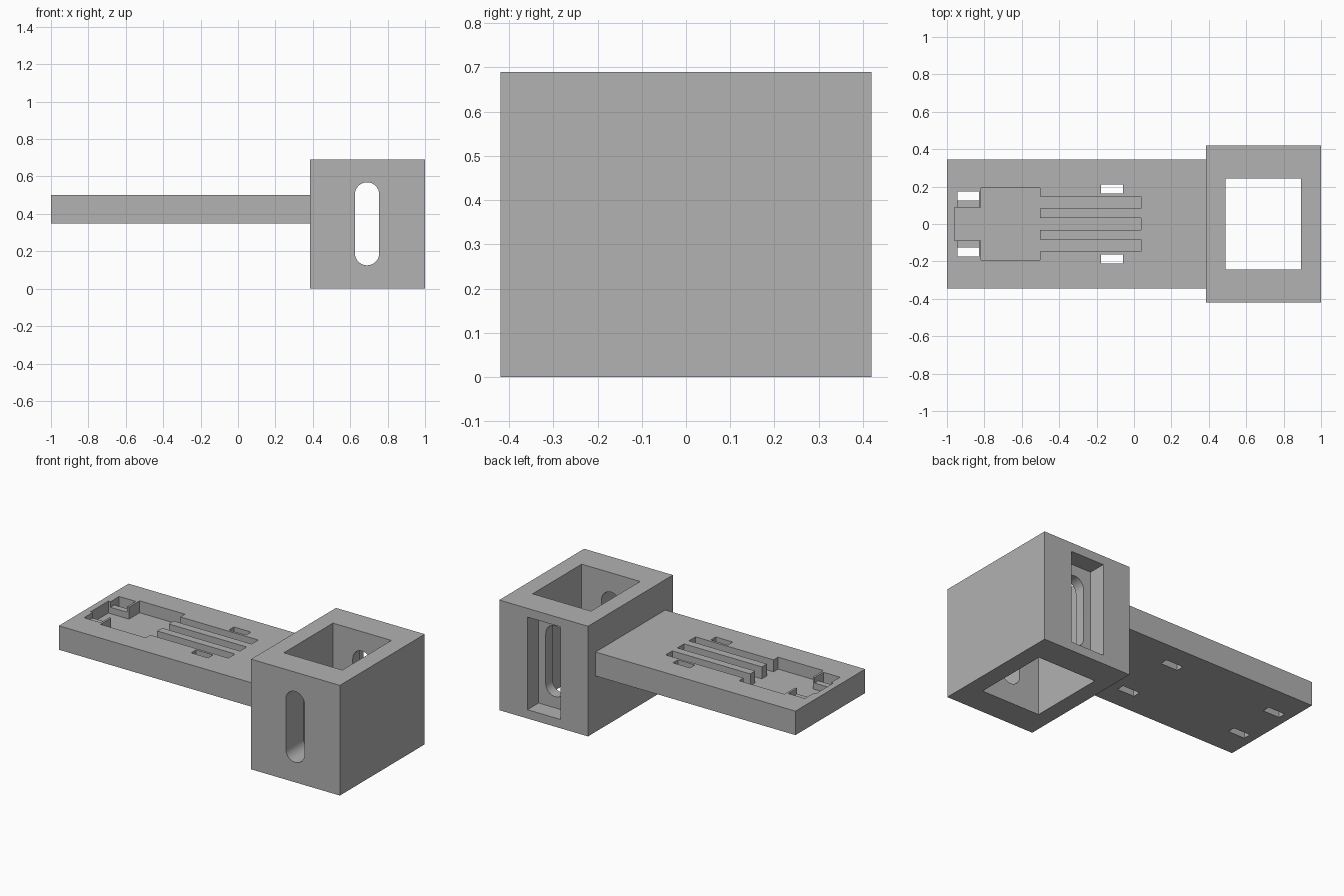
import bpy
import math

cube = bpy.data.objects.get("Cube")
if cube:
    bpy.data.objects.remove(cube, do_unlink=True)

grey = bpy.data.materials.new("plain_grey")
grey.use_nodes = True
colour = (0.445, 0.445, 0.445, 1)
grey.diffuse_color = colour
grey.node_tree.nodes["Principled BSDF"].inputs["Base Color"].default_value = colour


def prism(name, outline, axis, low, high):
    """Extrude a closed 2D outline along y or z."""
    def place(p, t):
        return (p[0], t, p[1]) if axis == "y" else (p[0], p[1], t)
    n = len(outline)
    verts = [place(p, low) for p in outline] + [place(p, high) for p in outline]
    faces = [tuple(range(n))[::-1], tuple(range(n, 2 * n))]
    faces += [(i, (i + 1) % n, n + (i + 1) % n, n + i) for i in range(n)]
    if axis == "y":
        faces = [f[::-1] for f in faces]
    mesh = bpy.data.meshes.new(name)
    mesh.from_pydata(verts, [], faces)
    mesh.materials.append(grey)
    obj = bpy.data.objects.new(name, mesh)
    bpy.context.collection.objects.link(obj)
    return obj


def block(name, x, y, z):
    outline = [(x[0], y[0]), (x[1], y[0]), (x[1], y[1]), (x[0], y[1])]
    return prism(name, outline, "z", *z)


def cut(target, cutter):
    mod = target.modifiers.new("cut", "BOOLEAN")
    mod.operation = "DIFFERENCE"
    mod.solver = "EXACT"
    mod.object = cutter
    bpy.context.view_layer.objects.active = target
    bpy.ops.object.modifier_apply(modifier=mod.name)
    bpy.data.objects.remove(cutter, do_unlink=True)


# Hollow clamp box with an open shaft
clamp = block("clamp_box", (0.385, 1), (-0.42, 0.42), (0, 0.69))
cut(clamp, block("shaft", (0.488, 0.893), (-0.243, 0.243), (-0.1, 0.8)))

# Recess in the back wall
cut(clamp, block("back_recess", (0.575, 0.805), (0.31, 0.5), (0.055, 0.635)))

# Rounded slot through front and back walls
cx, cz, radius, reach, steps = 0.69, 0.347, 0.065, 0.157, 16
slot = []
for side in (1, -1):
    for i in range(steps + 1):
        a = math.pi * i / steps
        slot.append((cx + side * radius * math.cos(a),
                     cz + side * (reach + radius * math.sin(a))))
cut(clamp, prism("slot", slot, "y", -0.6, 0.6))

# Arm plate, set slightly into the box wall
arm = block("arm_plate", (-1, 0.41), (-0.345, 0.345), (0.35, 0.5))
floor, shelf, above = 0.425, 0.465, 0.6

# Wide pocket with a narrow end and three channels
cut(arm, block("pocket", (-0.817, -0.503), (-0.193, 0.193), (floor, above)))
cut(arm, block("pocket_end", (-0.96, -0.8), (-0.088, 0.088), (floor, above)))
for y in (-0.115, 0, 0.115):
    cut(arm, block("channel", (-0.52, 0.037), (y - 0.033, y + 0.033), (floor, above)))

# Strap shelf and the strap holes through the plate
cut(arm, block("strap_shelf", (-0.945, -0.83), (-0.15, 0.15), (shelf, above)))
for x0, x1, y0, y1 in ((-0.945, -0.83, 0.126, 0.174), (-0.176, -0.058, 0.163, 0.212)):
    for s in (1, -1):
        cut(arm, block("strap_hole", (x0, x1), sorted((s * y0, s * y1)), (0.2, above)))

# Smooth only the rounded slot ends
for obj in (clamp, arm):
    bpy.ops.object.select_all(action="DESELECT")
    obj.select_set(True)
    bpy.context.view_layer.objects.active = obj
    bpy.ops.object.shade_smooth_by_angle(angle=math.radians(30))
